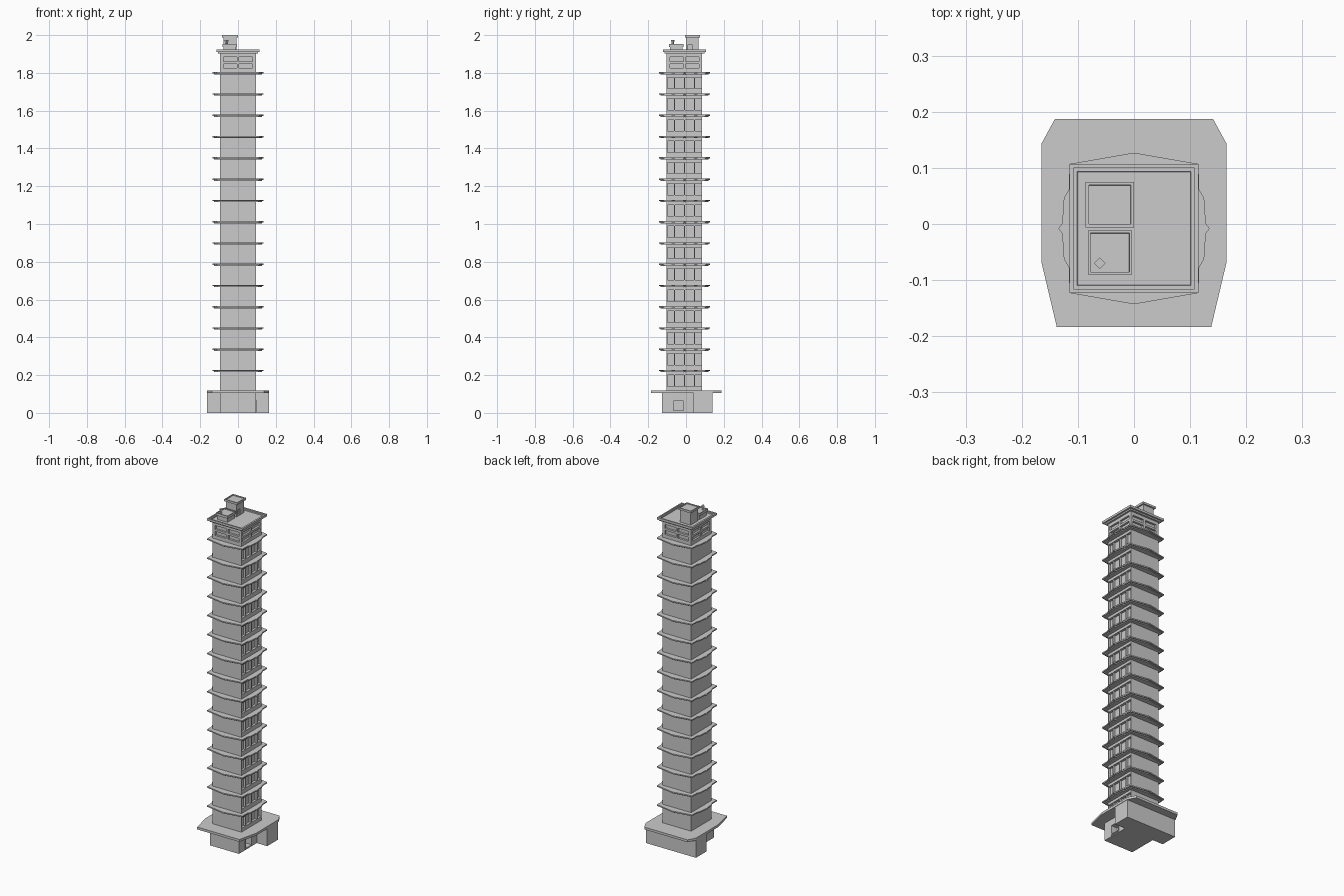
import bpy, bmesh
from mathutils import Matrix, Vector

if "Cube" in bpy.data.objects:
    bpy.data.objects.remove(bpy.data.objects["Cube"], do_unlink=True)

CY = -0.008          # centre of the tower in y
HALF = 0.094         # half width of the shaft
PITCH = 0.1126       # storey height
FLOORS = 15
FIRST = 0.2225       # level of the first ledge


def finish(name, bm):
    bmesh.ops.recalc_face_normals(bm, faces=bm.faces)
    mesh = bpy.data.meshes.new(name)
    bm.to_mesh(mesh)
    bm.free()
    obj = bpy.data.objects.new(name, mesh)
    bpy.context.collection.objects.link(obj)
    return obj


def add_box(bm, x, y, z):
    """Add a box given by (min, max) ranges; returns its vertices."""
    size = [r[1] - r[0] for r in (x, y, z)]
    mid = [(r[0] + r[1]) / 2 for r in (x, y, z)]
    mat = Matrix.Translation(mid) @ Matrix.Diagonal(size + [1])
    return bmesh.ops.create_cube(bm, size=1, matrix=mat)["verts"]


def box(name, x, y, z):
    bm = bmesh.new()
    add_box(bm, x, y, z)
    return finish(name, bm)


def add_prism(bm, points, z0, z1):
    face = bm.faces.new([bm.verts.new((x, y, z0)) for x, y in points])
    ext = bmesh.ops.extrude_face_region(bm, geom=[face])["geom"]
    bmesh.ops.translate(bm, vec=(0, 0, z1 - z0),
                        verts=[v for v in ext if isinstance(v, bmesh.types.BMVert)])


def tray(name, x, y, z, steps):
    """Slab whose top sinks inward in (inset, drop) steps."""
    bm = bmesh.new()
    add_box(bm, x, y, z)
    top = max(bm.faces, key=lambda f: f.calc_center_median().z)
    for inset, drop in steps:
        bmesh.ops.inset_region(bm, faces=[top], thickness=inset)
        bmesh.ops.inset_region(bm, faces=[top], thickness=0.0005)
        bmesh.ops.translate(bm, verts=top.verts, vec=(0, 0, -drop))
    return finish(name, bm)


def mirrored(half):
    """Complete a right-hand outline with its mirror image."""
    return half + [(-x, y) for x, y in reversed(half) if x]


def cut(obj, x, y, z):
    cutter = box("door_cutter", x, y, z)
    cutter.hide_render = True
    mod = obj.modifiers.new("opening", "BOOLEAN")
    mod.operation, mod.object, mod.solver = "DIFFERENCE", cutter, "EXACT"
    bpy.context.view_layer.objects.active = obj
    bpy.ops.object.modifier_apply(modifier=mod.name)
    bpy.data.objects.remove(cutter, do_unlink=True)


# Ground floor: narrow entrance block with wings at the back
bm = bmesh.new()
add_prism(bm, mirrored([(0.095, -0.127), (0.095, 0.04), (0.163, 0.04), (0.163, 0.14)]), 0, 0.105)
base = finish("base_body", bm)
cut(base, (0.06, 0.2), (-0.066, -0.014), (0.012, 0.062))

# Door frame around the entrance
bm = bmesh.new()
for y in (-0.072, -0.014):
    add_box(bm, (0.09, 0.099), (y, y + 0.006), (0.006, 0.068))
for z in (0.006, 0.062):
    add_box(bm, (0.09, 0.099), (-0.066, -0.014), (z, z + 0.006))
finish("entrance_frame", bm)

# Canopy over the ground floor
bm = bmesh.new()
add_prism(bm, mirrored([(0.1375, -0.184), (0.165, -0.068), (0.165, 0.143), (0.141, 0.187)]), 0.104, 0.118)
finish("base_canopy", bm)

# Shaft: plain on three sides, set back behind the window wall
WALL = HALF - 0.014
Y0, Y1 = CY - HALF, CY + HALF
LAST = FIRST + PITCH * (FLOORS - 1)
box("tower_shaft", (-HALF, WALL), (Y0, Y1), (0.11, LAST))

# Window wall: continuous posts with a band per storey
bm = bmesh.new()
for y, w in ((Y0 + 0.002, 0.004), (Y1 - 0.002, 0.004), (CY, 0.006),
             (CY - 0.053, 0.005), (CY + 0.053, 0.005)):
    add_box(bm, (WALL, HALF), (y - w / 2, y + w / 2), (0.11, LAST))
finish("window_posts", bm)
bm = bmesh.new()
for i in range(FLOORS):
    level = FIRST + i * PITCH
    add_box(bm, (WALL, HALF), (Y0, Y1), (level - 0.022, level))
    add_box(bm, (WALL, HALF), (Y0, Y1), (level - PITCH, level - 0.082))
finish("window_bands", bm)

# Storey ledges: pointed front and back, stepped bulge on the sides
side = [(0.115, 0.115), (0.116, 0.070), (0.125, 0.054), (0.128, 0.009), (0.135, 0)]
outline = [(x, -y) for x, y in side] + list(reversed(side[:-1]))
outline = mirrored([(0, -0.135)] + outline + [(0, 0.135)])
bm = bmesh.new()
for i in range(FLOORS):
    level = FIRST + i * PITCH
    for scale, low, high in ((1, -0.002, 0.005), (0.94, -0.007, -0.002)):
        add_prism(bm, [(x * scale, CY + y * scale) for x, y in outline], level + low, level + high)
finish("storey_ledges", bm)

# Top storey: core wrapped by posts and rails that leave vent slots
TOP = 1.91
CORE = HALF - 0.012
box("top_storey_core", (-CORE, CORE), (CY - CORE, CY + CORE), (LAST, TOP))
bm = bmesh.new()
for quarter in range(4):
    verts = []
    for x0, x1 in ((-HALF, -0.078), (-0.006, 0.006), (0.078, HALF)):
        verts += add_box(bm, (x0, x1), (-HALF, -CORE), (LAST, TOP))
    for z0, z1 in ((LAST, 1.825), (1.848, 1.86), (1.883, TOP)):
        verts += add_box(bm, (-HALF, HALF), (-HALF, -CORE), (z0, z1))
    bmesh.ops.rotate(bm, verts=verts, cent=(0, 0, 0), matrix=Matrix.Rotation(quarter * 1.5707963, 3, "Z"))
bmesh.ops.translate(bm, verts=bm.verts, vec=Vector((0, CY, 0)))
finish("vent_walls", bm)

# Roof with a stepped rim
box("roof_cornice", (-0.105, 0.105), (CY - 0.105, CY + 0.105), (1.902, 1.911))
tray("roof", (-0.115, 0.115), (CY - 0.115, CY + 0.115), (1.91, 1.923), [(0.01, 0.003), (0.009, 0.007)])

# Tall stair house with cap and door
house = box("stair_house", (-0.077, -0.009), (0, 0.067), (1.91, 1.99))
cut(house, (-0.018, 0.02), (0.01, 0.033), (1.92, 1.95))
tray("stair_house_cap", (-0.086, 0), (-0.006, 0.075), (1.988, 2.0), [(0.008, 0.005)])

# Low plant box with a square flue
box("plant_box", (-0.076, -0.01), (-0.084, -0.018), (1.91, 1.94))
tray("plant_box_cap", (-0.082, -0.004), (-0.09, -0.012), (1.938, 1.953), [(0.006, 0.005)])
for name, radius, z0, z1 in (("flue", 0.007, 1.94, 1.968), ("flue_cap", 0.010, 1.966, 1.974)):
    bm = bmesh.new()
    bmesh.ops.create_cone(bm, cap_ends=True, segments=4, radius1=radius, radius2=radius, depth=z1 - z0,
                          matrix=Matrix.Translation((-0.061, -0.07, (z0 + z1) / 2)))
    finish(name, bm)
